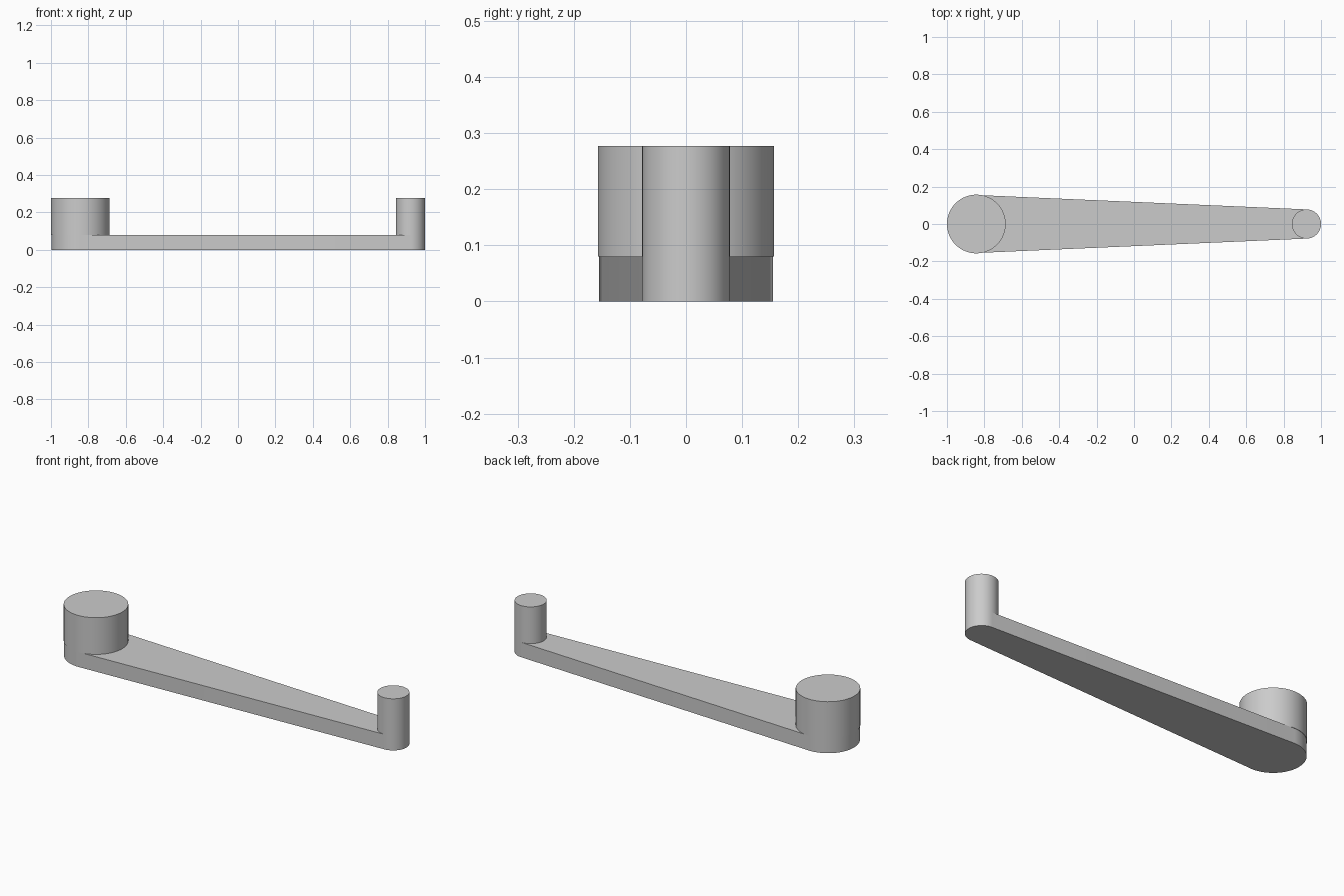
import bpy, bmesh
from math import pi, cos, sin, radians

if "Cube" in bpy.data.objects:
    bpy.data.objects.remove(bpy.data.objects["Cube"])

# Single grey material
grey = bpy.data.materials.new("plain_grey")
grey.use_nodes = True
color = (0.6, 0.6, 0.6, 1)
grey.diffuse_color = color
grey.node_tree.nodes["Principled BSDF"].inputs["Base Color"].default_value = color

HUB_X, HUB_R = -0.843, 0.157
PIN_X, PIN_R = 0.922, 0.078
ARM_TOP, HEIGHT = 0.08, 0.277


def arc(x, r, start, end, steps):
    angles = [start + (end - start) * i / steps for i in range(steps + 1)]
    return [(x + r * cos(a), r * sin(a)) for a in angles]


def prism(name, outline, bottom, top):
    """Extrude a closed outline upward into a solid."""
    bm = bmesh.new()
    face = bm.faces.new([bm.verts.new((x, y, bottom)) for x, y in outline])
    up = bmesh.ops.extrude_face_region(bm, geom=[face])["geom"]
    verts = [v for v in up if isinstance(v, bmesh.types.BMVert)]
    bmesh.ops.translate(bm, verts=verts, vec=(0, 0, top - bottom))
    bmesh.ops.recalc_face_normals(bm, faces=bm.faces)
    mesh = bpy.data.meshes.new(name)
    bm.to_mesh(mesh)
    bm.free()
    mesh.materials.append(grey)
    obj = bpy.data.objects.new(name, mesh)
    bpy.context.collection.objects.link(obj)
    bpy.ops.object.select_all(action="DESELECT")
    obj.select_set(True)
    bpy.context.view_layer.objects.active = obj
    bpy.ops.object.shade_smooth_by_angle(angle=radians(30))
    return obj


# Tapered arm with rounded ends
arm = arc(HUB_X, HUB_R - 0.002, pi / 2, 3 * pi / 2, 32)
arm += arc(PIN_X, PIN_R, -pi / 2, pi / 2, 32)
prism("crank_arm", arm, 0, ARM_TOP)

# Wide hub and slim handle pin rising from the arm
for name, x, r in (("hub", HUB_X, HUB_R), ("handle_pin", PIN_X, PIN_R)):
    prism(name, arc(x, r, 0, 2 * pi, 64)[:-1], ARM_TOP, HEIGHT)
